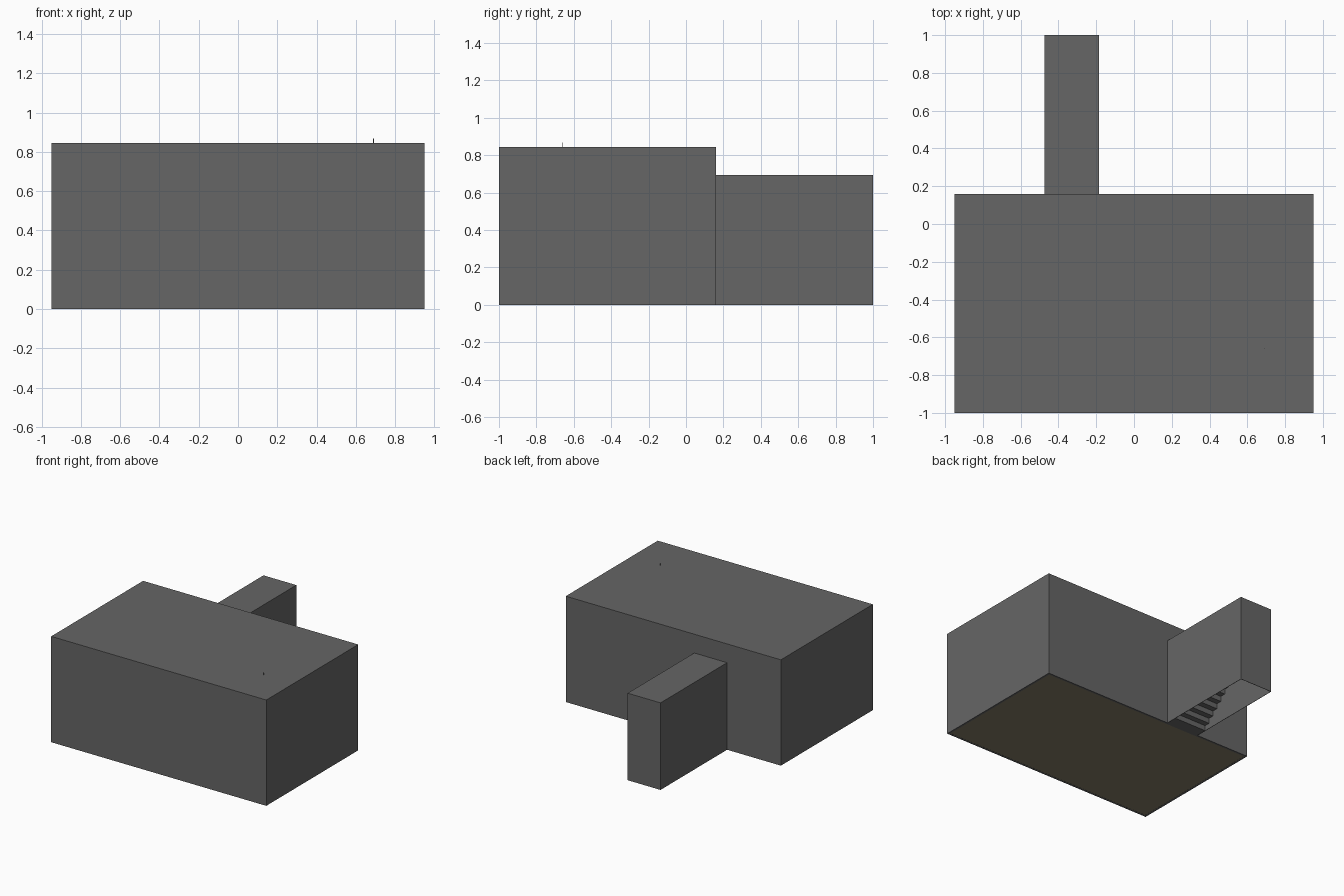
import bpy
import bmesh
from mathutils import Vector

cube = bpy.data.objects.get("Cube")
if cube:
    bpy.data.objects.remove(cube, do_unlink=True)


def make_material(name, colour):
    mat = bpy.data.materials.new(name)
    mat.use_nodes = True
    mat.diffuse_color = colour
    mat.node_tree.nodes["Principled BSDF"].inputs["Base Color"].default_value = colour
    return mat


def make_box(name, low, high, mat, open_dirs=(), wall=0):
    """Box between two corners, with sides facing open_dirs left out."""
    low, high = Vector(low), Vector(high)
    bm = bmesh.new()
    bmesh.ops.create_cube(bm, size=1)
    for v in bm.verts:
        v.co = (low + high) / 2 + v.co * (high - low)
    bm.normal_update()
    gone = [f for f in bm.faces
            if any(f.normal.dot(Vector(d)) > 0.9 for d in open_dirs)]
    bmesh.ops.delete(bm, geom=gone, context="FACES")
    mesh = bpy.data.meshes.new(name)
    bm.to_mesh(mesh)
    bm.free()
    mesh.materials.append(mat)
    obj = bpy.data.objects.new(name, mesh)
    bpy.context.collection.objects.link(obj)
    if wall:
        shell = obj.modifiers.new("wall thickness", "SOLIDIFY")
        shell.thickness = wall
        shell.offset = -1
        shell.use_even_offset = True
    return obj


grey = make_material("dark grey concrete", (0.133, 0.133, 0.133, 1))
tan = make_material("tan floor", (0.223, 0.198, 0.133, 1))

DOWN, FRONT = (0, 0, -1), (0, -1, 0)
BACK_Y = 0.16
HALL_L, HALL_R = -0.475, -0.185
WALL = 0.016

# Main room shell with its floor
room = make_box("room_shell", (-0.95, -1, 0), (0.95, BACK_Y, 0.845), grey, [DOWN], WALL)
make_box("room_floor", (-0.95 + WALL, -1 + WALL, 0.001),
         (0.95 - WALL, BACK_Y - WALL, 0.012), tan)

# Doorway from the room to the stairs
cutter = make_box("doorway_cutter", (HALL_L + 0.01, BACK_Y - 0.1, 0.014),
                  (HALL_R - 0.01, BACK_Y + 0.1, 0.6), grey)
cutter.hide_render = True
cutter.hide_viewport = True
cutter.display_type = "WIRE"
cut = room.modifiers.new("doorway", "BOOLEAN")
cut.operation = "DIFFERENCE"
cut.object = cutter

# Stairwell, open below and towards the room
make_box("stairwell_shell", (HALL_L, BACK_Y, 0), (HALL_R, 1, 0.695), grey,
         [DOWN, FRONT], 0.003)

# Stairs climbing towards the back
STEPS, RUN, RISE = 14, 0.045, 0.042
for i in range(STEPS):
    y, z = BACK_Y + i * RUN, i * RISE
    make_box(f"stair_step_{i + 1}", (HALL_L + 0.004, y, z),
             (HALL_R - 0.004, y + 2 * RUN, z + RISE), grey)

# Thin rod on the roof
make_box("roof_rod", (0.688, -0.662, 0.8), (0.691, -0.659, 0.867), grey)
